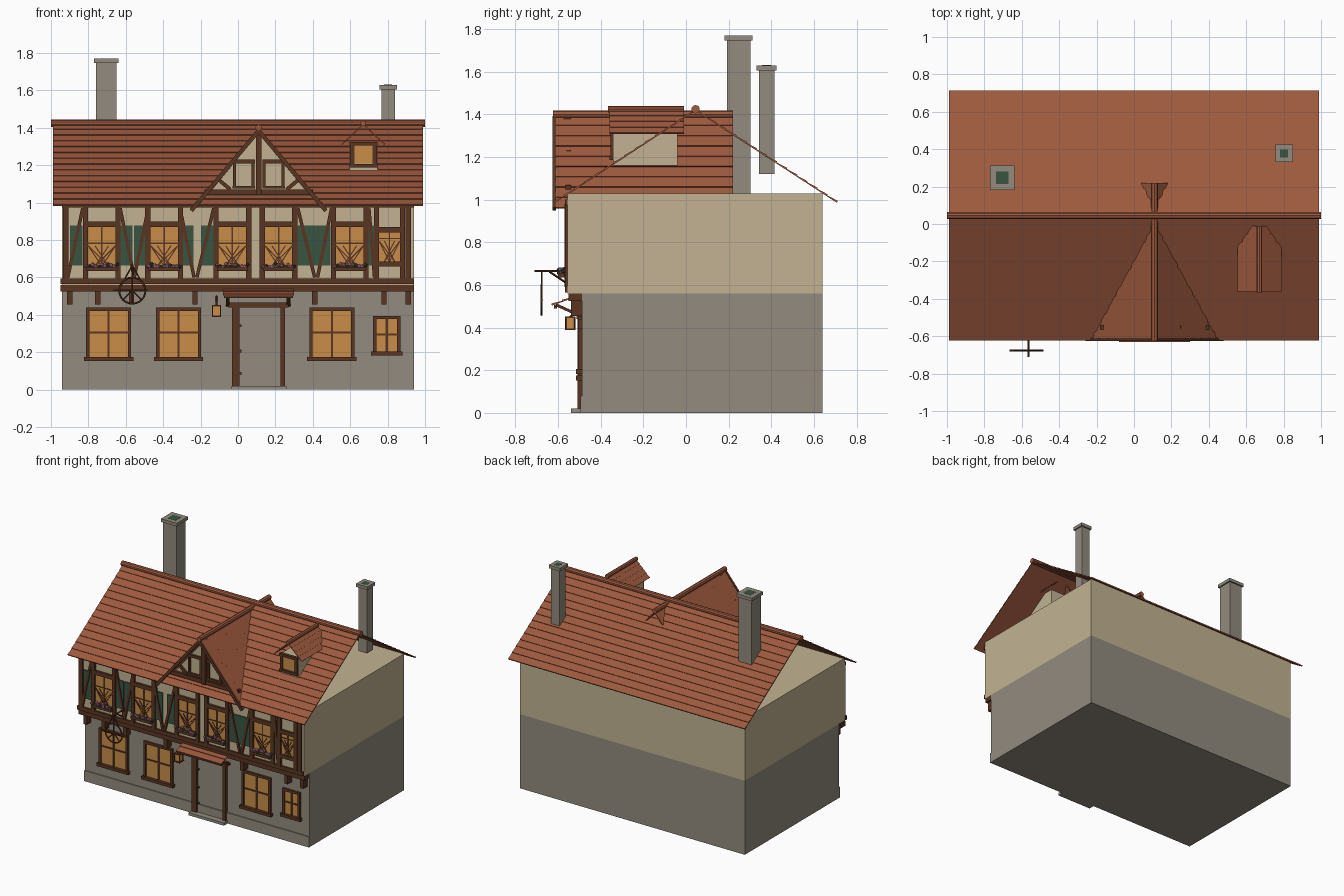
import bpy, bmesh, math, random
from mathutils import Vector

random.seed(4)
cube = bpy.data.objects.get("Cube")
if cube:
    bpy.data.objects.remove(cube)


def material(name, r, g, b):
    m = bpy.data.materials.new(name)
    m.use_nodes = True
    m.diffuse_color = (r, g, b, 1)
    m.node_tree.nodes["Principled BSDF"].inputs["Base Color"].default_value = (r, g, b, 1)
    return m


STONE = material("stone", .29, .26, .21)
PLASTER = material("plaster", .54, .45, .29)
TILE = material("roof_tile", .34, .10, .048)
TIMBER = material("timber", .10, .035, .016)
GLASS = material("amber_glass", .58, .27, .065)
GREEN = material("green_paint", .04, .09, .055)
PINK = material("pink_petals", .60, .22, .38)


def finish(name, bm, mat):
    bmesh.ops.recalc_face_normals(bm, faces=bm.faces)
    mesh = bpy.data.meshes.new(name)
    bm.to_mesh(mesh)
    bm.free()
    mesh.materials.append(mat)
    ob = bpy.data.objects.new(name, mesh)
    bpy.context.collection.objects.link(ob)
    return ob


def prism(name, pts, axis, a, b, mat):
    """Extrude a profile along x (points are y, z) or along y (points are x, z)."""
    bm = bmesh.new()
    place = (lambda p, t: (t, p[0], p[1])) if axis == "x" else (lambda p, t: (p[0], t, p[1]))
    ends = [[bm.verts.new(place(p, t)) for p in pts] for t in (a, b)]
    for ring in ends:
        bm.faces.new(ring)
    for i in range(len(pts)):
        j = (i + 1) % len(pts)
        bm.faces.new((ends[0][i], ends[0][j], ends[1][j], ends[1][i]))
    return finish(name, bm, mat)


def box(name, x0, x1, y0, y1, z0, z1, mat=TIMBER):
    return prism(name, [(x0, z0), (x1, z0), (x1, z1), (x0, z1)], "y", y0, y1, mat)


def bar(name, p, q, w, y0, y1, mat=TIMBER):
    """Slanted board lying in the facade plane."""
    p, q = Vector(p), Vector(q)
    d = (q - p).normalized()
    n = Vector((-d.y, d.x)) * w / 2
    return prism(name, [p + n, q + n, q - n, p - n], "y", y0, y1, mat)


def rod(name, p, q, r, mat=TIMBER, sides=8):
    p, q = Vector(p), Vector(q)
    bm = bmesh.new()
    bmesh.ops.create_cone(bm, cap_ends=True, segments=sides, radius1=r, radius2=r, depth=(q - p).length)
    rot = (q - p).to_track_quat("Z", "Y").to_matrix()
    for v in bm.verts:
        v.co = rot @ v.co + (p + q) / 2
    return finish(name, bm, mat)


def tiled_slope(name, top, low, courses, axis, a, b, step=.005):
    """Thin roof sheet whose upper side steps down in tile courses."""
    top, low = Vector(top), Vector(low)
    d = low - top
    n = Vector((-d.y, d.x)).normalized()
    if n.y < 0:
        n = -n
    pts = []
    for i in range(courses):
        pts += [top + d * i / courses, top + d * (i + 1) / courses + n * step]
    return prism(name, pts + [low - n * step, top - n * step], axis, a, b, TILE)


# Walls
FLOOR, FACE = -.488, -.555
box("ground_storey", -.94, .94, FLOOR, .64, 0, .56, STONE)
box("upper_storey", -.94, .94, FACE, .64, .56, 1.03, PLASTER)
box("plinth", -.94, .94, FLOOR - .008, FLOOR, 0, .08, STONE)

# Main roof
for side, eave, n in (("front", (-.62, .987), 14), ("back", (.71, .99), 14)):
    tiled_slope(side + "_roof", (.045, 1.422), eave, n, "x", -.99, .99)
rod("main_ridge", (-1, .045, 1.424), (1, .045, 1.424), .02, TILE, 10)

# Cross gable
GX = .11
box("gable_king_post", GX - .015, GX + .015, -.575, -.54, 1.04, 1.38)
prism("gable_wall", [(GX - .29, 1.02), (GX + .29, 1.02), (GX, 1.37)], "y", -.545, -.53, PLASTER)
box("gable_tie_beam", GX - .29, GX + .29, -.565, -.54, 1.04, 1.07)
rod("gable_ridge", (GX, -.625, 1.4), (GX, .22, 1.4), .018, TILE)
for s in (-1, 1):
    tiled_slope("gable_roof", (GX, 1.395), (GX + s * .36, .962), 9, "y", -.62, .22, .004)
    bar("gable_bargeboard", (GX, 1.385), (GX + s * .36, .957), .022, -.626, -.61)
    cx = GX + s * .08
    box("gable_window_head", cx - .06, cx + .06, -.56, -.54, 1.21, 1.23)
    box("gable_window_sill", cx - .06, cx + .06, -.56, -.54, 1.075, 1.09)
    for t in (-1, 1):
        box("gable_window_jamb", cx + t * .05 - .008, cx + t * .05 + .008, -.56, -.54, 1.08, 1.22)
    bar("gable_brace", (GX + s * .15, 1.07), (GX + s * .21, 1.12), .02, -.56, -.54)

# Small dormer
DX = .67
box("dormer_body", DX - .075, DX + .075, -.34, -.04, 1.16, 1.315, PLASTER)
box("dormer_pane", DX - .05, DX + .05, -.348, -.335, 1.21, 1.31, GLASS)
for s in (-1, 1):
    box("dormer_jamb", DX + s * .06 - .012, DX + s * .06 + .012, -.355, -.335, 1.195, 1.32)
    tiled_slope("dormer_roof", (DX, 1.42), (DX + s * .115, 1.312), 4, "y", -.36, -.01, .004)
for z in (1.197, 1.315):
    box("dormer_rail", DX - .075, DX + .075, -.358, -.335, z - .01, z + .01)
rod("dormer_ridge", (DX, -.365, 1.425), (DX, -.01, 1.425), .015, TILE)

# Chimneys
for x, y, r, z0, z1 in ((-.705, .247, .055, 1.03, 1.77), (.803, .378, .036, 1.12, 1.63)):
    box("chimney_stack", x - r, x + r, y - r, y + r, z0, z1 - .01, STONE)
    box("chimney_flue", x - r * .6, x + r * .6, y - r * .6, y + r * .6, z1 - .01, z1 + .001, GREEN)
    c = r + .011
    for s in (-1, 1):
        e0, e1 = sorted((s * c, s * r * .6))
        box("chimney_cap", x - c, x + c, y + e0, y + e1, z1 - .024, z1, STONE)
        box("chimney_cap", x + e0, x + e1, y - c, y + c, z1 - .024, z1, STONE)

# Beams and corbels between the storeys
box("sill_beam", -.95, .94, FACE - .012, FACE, .565, .595)
box("jetty_beam", -.95, .94, -.55, FLOOR, .525, .56)
for x in (-.9, -.75, -.57, -.23, .41, .78, .91):
    box("corbel", x - .014, x + .014, -.54, FLOOR, .455, .525)
box("wall_plate", -.94, .94, FACE - .012, FACE, .975, 1.0)
for x in (-.92, .91):
    box("corner_post", x - .015, x + .015, FACE - .012, FACE, .59, .99)


def flower_box(x, half):
    box("flower_box", x - half, x + half, -.6, FACE, .635, .655)
    for i in range(11):
        bm = bmesh.new()
        r = random.uniform(.009, .013)
        bmesh.ops.create_icosphere(bm, subdivisions=1, radius=r)
        spot = (x - half + 2 * half * i / 10, random.uniform(-.598, -.575), random.uniform(.656, .672))
        bmesh.ops.translate(bm, verts=bm.verts, vec=spot)
        finish("blossom", bm, GREEN if i % 3 == 1 else PINK)


# Upper windows with posts, lattice and flowers
for x, half, z0, z1 in ((-.728, .073, .66, .87), (-.395, .073, .66, .87), (-.03, .073, .66, .87),
                        (.217, .073, .66, .87), (.598, .073, .66, .87), (.81, .055, .685, .84)):
    box("upper_pane", x - half, x + half, FACE - .005, FACE, z0, z1, GLASS)
    for s in (-1, 1):
        c = x + s * (half + .014)
        box("window_post", c - .014, c + .014, FACE - .016, FACE, .59, .98)
        for a, b in ((1, 0), (.5, -.5), (1, -.5)):
            bar("lattice", (x + s * a * half, z0 + .11), (x + s * b * half, z0), .006, FACE - .009, FACE)
    box("window_head", x - half, x + half, FACE - .016, FACE, z1, z1 + .03)
    box("window_sill", x - half, x + half, FACE - .02, FACE, z0 - .025, z0)
    box("mullion", x - .004, x + .004, FACE - .009, FACE, z0, z1)
    box("transom", x - half, x + half, FACE - .009, FACE, z0 + .12, z0 + .127)
    if half > .06:
        flower_box(x, half + .01)

# Shutters
for x in (-.865, -.597, -.523, -.27, -.165, .35, .4, .462, .715):
    w = .02 if x > .7 else .033
    box("shutter", x - w, x + w, FACE - .008, FACE, .665, .878, GREEN)

# Diagonal braces
for top, low in ((-.83, -.91), (-.63, -.555), (-.48, -.555), (-.31, -.235), (-.13, -.22),
                 (.32, .41), (.5, .425), (.7, .73)):
    bar("brace", (top, .97), (low, .6), .018, FACE - .014, FACE)

# Ground floor windows
for x, half, z0, z1 in ((-.692, .112, .165, .43), (-.318, .112, .165, .43),
                        (.502, .112, .165, .43), (.795, .064, .195, .385)):
    box("lower_pane", x - half, x + half, FLOOR - .006, FLOOR, z0, z1, GLASS)
    for s in (-1, 1):
        c = x + s * half
        box("lower_jamb", c - .009, c + .009, FLOOR - .016, FLOOR, z0, z1)
    box("lower_head", x - half - .009, x + half + .009, FLOOR - .016, FLOOR, z1 - .008, z1 + .01)
    box("lower_sill", x - half - .02, x + half + .02, FLOOR - .028, FLOOR, z0 - .012, z0 + .01)
    box("lower_mullion", x - .006, x + .006, FLOOR - .012, FLOOR, z0, z1)
    mid = z0 + (z1 - z0) * .53
    box("lower_transom", x - half, x + half, FLOOR - .012, FLOOR, mid - .005, mid + .005)

# Doorway and canopy
box("doorstep", -.035, .26, -.54, FLOOR, 0, .02, STONE)
for x0, x1 in ((-.033, .008), (.228, .252)):
    box("door_jamb", x0, x1, FLOOR - .02, FLOOR, .02, .46)
box("door_lintel", -.05, .27, FLOOR - .025, FLOOR, .44, .465)
for z in (.08, .2, .335):
    box("door_hinge", .005, .018, FLOOR - .014, FLOOR, z, z + .014)
tiled_slope("door_canopy", (-.485, .56), (-.63, .508), 3, "x", -.08, .3)
box("canopy_rail", -.075, .295, -.62, -.605, .49, .507)
for x in (-.055, .27):
    prism("canopy_bracket", [(-.61, .5), (-.61, .515), (-.49, .46), (-.49, .445)], "x", x - .01, x + .01, TIMBER)

# Wall lantern
LX, LY = -.115, -.543
box("lantern_glass", LX - .02, LX + .02, LY - .02, LY + .02, .395, .445, GLASS)
for z in (.388, .445):
    box("lantern_plate", LX - .025, LX + .025, LY - .025, LY + .025, z, z + .008)
for s in (-1, 1):
    for t in (-1, 1):
        rod("lantern_bar", (LX + s * .021, LY + t * .021, .39), (LX + s * .021, LY + t * .021, .45), .003)
rod("lantern_arm", (LX, LY, .45), (LX, FLOOR, .5), .005)

# Hanging wheel sign
SX, SY, SZ = -.565, -.677, .53
rod("sign_arm", (SX, -.71, .665), (SX, FACE, .665), .005)
rod("sign_strut", (SX, -.64, .662), (SX, FACE, .605), .005)
bpy.ops.mesh.primitive_torus_add(major_radius=.07, minor_radius=.005, major_segments=24, minor_segments=6,
                                 location=(SX, SY, SZ), rotation=(math.pi / 2, 0, 0))
ring = bpy.context.object
ring.name = "sign_ring"
ring.data.materials.append(TIMBER)
rod("sign_crossbar", (SX - .1, SY, SZ), (SX + .08, SY, SZ), .006)
for s in (-1, 1):
    rod("sign_chain", (SX, SY, .665), (SX + s * .075, SY, SZ), .004)
    rod("sign_spoke", (SX, SY, SZ), (SX + s * .05, SY, SZ - .05), .004)
rod("sign_hanger", (SX, SY, .665), (SX, SY, SZ - .07), .004)
